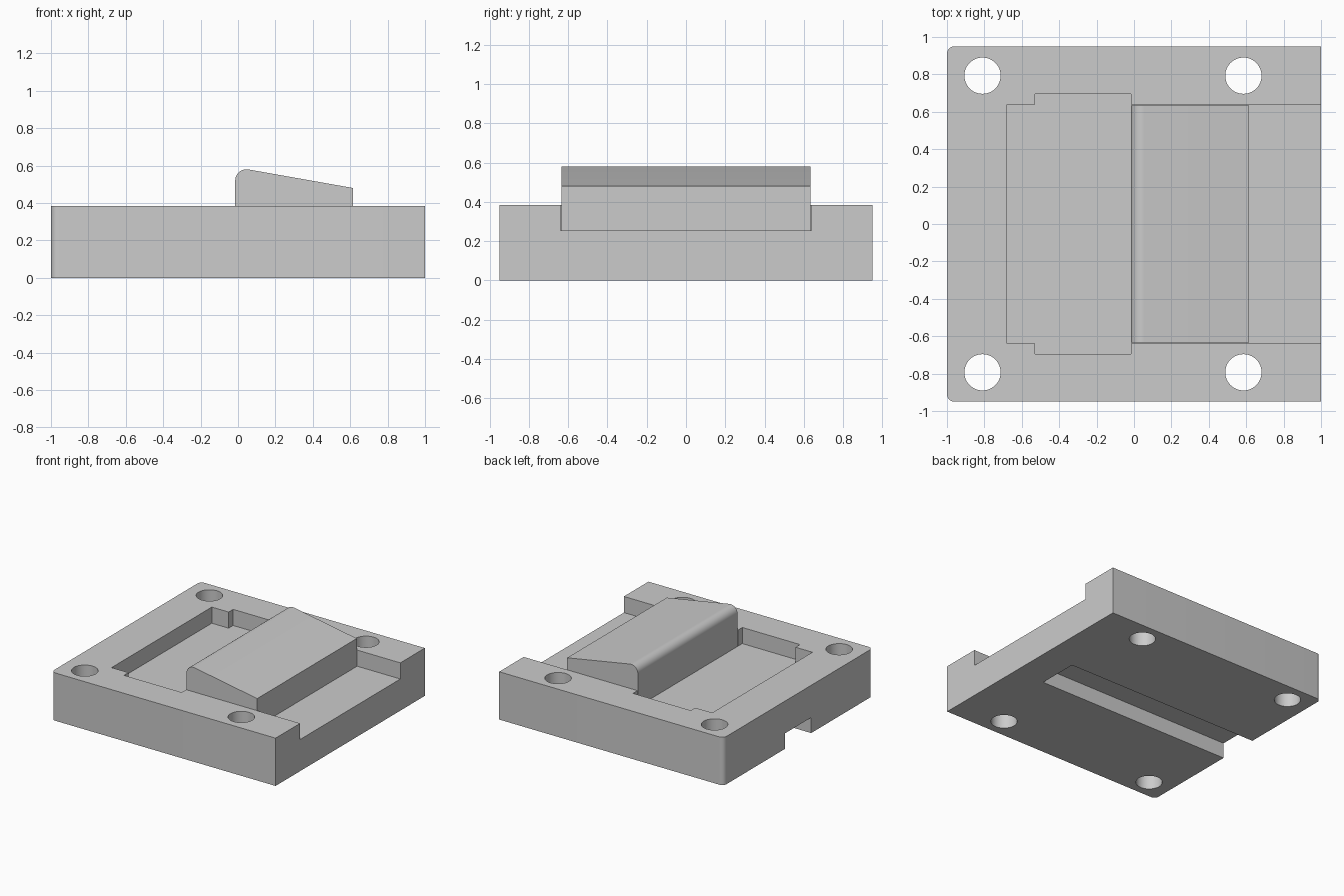
import bpy, bmesh
from math import sin, cos, radians
from mathutils import Vector

cube = bpy.data.objects.get("Cube")
if cube:
    bpy.data.objects.remove(cube, do_unlink=True)

grey = bpy.data.materials.new("light grey")
grey.use_nodes = True
colour = (0.6, 0.6, 0.6, 1)
grey.diffuse_color = colour
grey.node_tree.nodes["Principled BSDF"].inputs["Base Color"].default_value = colour


def arc(cx, cy, r, start, end, steps):
    """Points along a circular arc, angles in degrees."""
    angles = [radians(start + (end - start) * i / steps) for i in range(steps + 1)]
    return [(cx + r * cos(a), cy + r * sin(a)) for a in angles]


def prism(name, outline, low, high, axis="z"):
    """Extrude an outline along z (outline in xy) or y (outline in xz)."""
    place = (lambda u, v, d: (u, v, d)) if axis == "z" else (lambda u, v, d: (u, d, v))
    bm = bmesh.new()
    face = bm.faces.new([bm.verts.new(place(u, v, low)) for u, v in outline])
    moved = bmesh.ops.extrude_face_region(bm, geom=[face])["geom"]
    verts = [g for g in moved if isinstance(g, bmesh.types.BMVert)]
    bmesh.ops.translate(bm, verts=verts, vec=Vector(place(0, 0, high - low)))
    bmesh.ops.recalc_face_normals(bm, faces=bm.faces)
    mesh = bpy.data.meshes.new(name)
    bm.to_mesh(mesh)
    bm.free()
    mesh.materials.append(grey)
    obj = bpy.data.objects.new(name, mesh)
    bpy.context.collection.objects.link(obj)
    return obj


def activate(obj):
    bpy.ops.object.select_all(action="DESELECT")
    obj.select_set(True)
    bpy.context.view_layer.objects.active = obj


def cut(target, cutter):
    cutter.hide_render = True
    mod = target.modifiers.new("cut", "BOOLEAN")
    mod.operation, mod.solver, mod.object = "DIFFERENCE", "EXACT", cutter
    activate(target)
    bpy.ops.object.modifier_apply(modifier=mod.name)
    bpy.data.objects.remove(cutter, do_unlink=True)


TOP, FLOOR = 0.385, 0.255
HALF_Y, CORNER = 0.95, 0.04

# Base plate with two rounded corners on the closed end
outline = [(1, -HALF_Y), (1, HALF_Y)]
outline += arc(-1 + CORNER, HALF_Y - CORNER, CORNER, 90, 180, 8)
outline += arc(-1 + CORNER, -HALF_Y + CORNER, CORNER, 180, 270, 8)
base = prism("base_plate", outline, 0, TOP)

# Stepped pocket, open at the +x end
half = [(-0.68, 0.638), (-0.53, 0.638), (-0.53, 0.695),
        (-0.015, 0.695), (-0.015, 0.638), (1.1, 0.638)]
pocket = half + [(x, -y) for x, y in reversed(half)]
cut(base, prism("pocket_cutter", pocket, FLOOR, 0.6))

# Underside slot, open at the -x end
slot = [(-1.1, -0.165), (0.735, -0.165), (0.735, 0.165), (-1.1, 0.165)]
cut(base, prism("slot_cutter", slot, -0.1, 0.125))

# Four through holes
for x in (-0.81, 0.585):
    for y in (-0.793, 0.793):
        cut(base, prism("hole_cutter", arc(x, y, 0.097, 0, 352.5, 47), -0.1, 0.6))

# Sloping wedge with a rounded leading edge
profile = [(0.615, FLOOR), (-0.015, FLOOR)]
profile += arc(0.045, 0.52, 0.06, 180, 80, 12) + [(0.615, 0.48)]
wedge = prism("wedge_block", profile, -0.634, 0.634, axis="y")

for obj in (base, wedge):
    activate(obj)
    bpy.ops.object.shade_smooth_by_angle(angle=radians(30))
